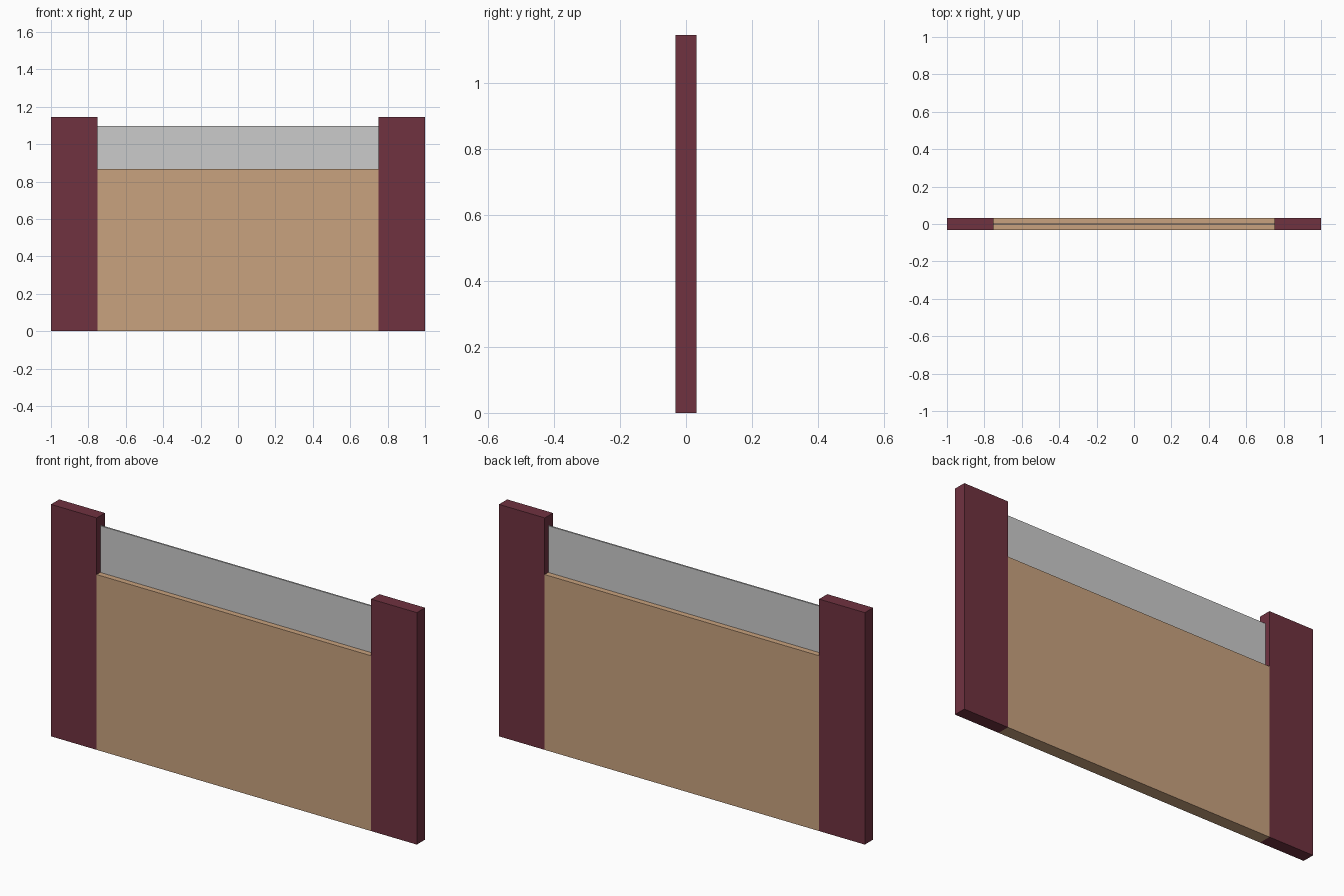
import bpy

if "Cube" in bpy.data.objects:
    bpy.data.objects.remove(bpy.data.objects["Cube"])


def material(name, color):
    mat = bpy.data.materials.new(name)
    mat.diffuse_color = (*color, 1)
    mat.use_nodes = True
    mat.node_tree.nodes["Principled BSDF"].inputs["Base Color"].default_value = mat.diffuse_color
    return mat


def box(name, x, y, z, mat=None):
    """Box spanning the given (min, max) ranges."""
    bpy.ops.mesh.primitive_cube_add(size=1, location=[sum(r) / 2 for r in (x, y, z)])
    obj = bpy.context.object
    obj.name = name
    obj.scale = [r[1] - r[0] for r in (x, y, z)]
    bpy.ops.object.transform_apply(location=False, rotation=False, scale=True)
    if mat:
        obj.data.materials.append(mat)
    return obj


burgundy = material("burgundy", (0.162, 0.032, 0.051))
tan = material("tan", (0.58, 0.36, 0.21))
DEPTH = (-0.032, 0.032)

# End posts
box("left_post", (-1, -0.75), DEPTH, (0, 1.146), burgundy)
box("right_post", (0.75, 1), DEPTH, (0, 1.146), burgundy)

# Solid lower panel between the posts
box("lower_panel", (-0.75, 0.75), DEPTH, (0, 0.866), tan)

# Thin upper screen standing on the panel's centre line
box("upper_screen", (-0.75, 0.75), (-0.004, 0.004), (0.866, 1.096))
